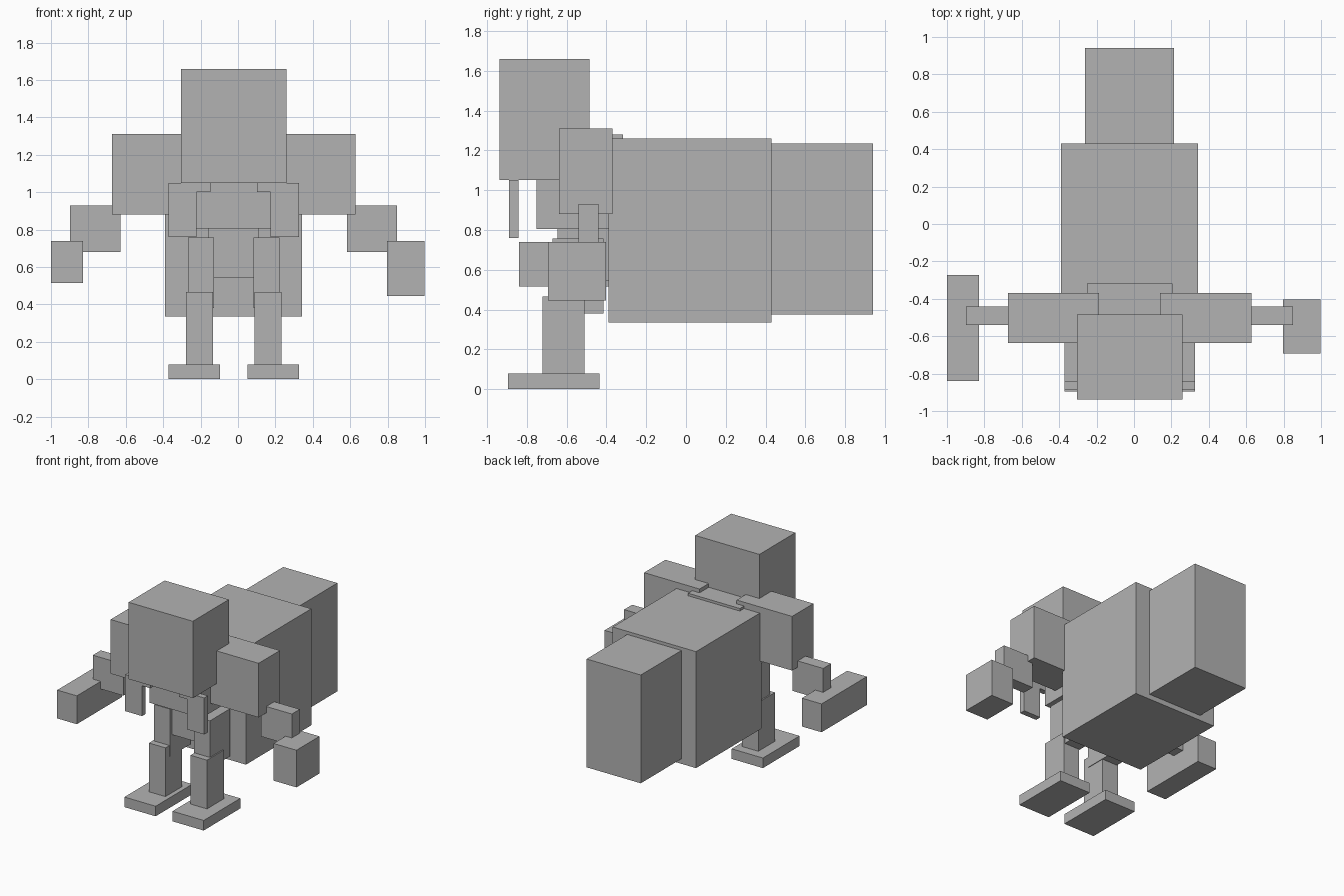
import bpy

if "Cube" in bpy.data.objects:
    bpy.data.objects.remove(bpy.data.objects["Cube"], do_unlink=True)

MID = -0.023  # plane of symmetry of the body

grey = bpy.data.materials.new("plain grey")
grey.use_nodes = True
tone = (0.45, 0.45, 0.45, 1)
grey.diffuse_color = tone
grey.node_tree.nodes["Principled BSDF"].inputs["Base Color"].default_value = tone


def box(name, xs, ys, zs):
    """Axis-aligned block spanning the given ranges."""
    spans = (xs, ys, zs)
    bpy.ops.mesh.primitive_cube_add(size=1, location=[sum(s) / 2 for s in spans])
    ob = bpy.context.object
    ob.name = name
    ob.scale = [s[1] - s[0] for s in spans]
    bpy.ops.object.transform_apply(location=False, rotation=False, scale=True)
    ob.data.materials.append(grey)
    return ob


def pair(name, inner, outer, ys, zs):
    """Matching blocks at equal distances either side of the middle."""
    box("left_" + name, (MID + inner, MID + outer), ys, zs)
    box("right_" + name, (MID - outer, MID - inner), ys, zs)


def middle(name, half, ys, zs):
    box(name, (MID - half, MID + half), ys, zs)


# Head, body and rear segments
middle("head", 0.282, (-0.937, -0.485), (1.05, 1.66))
middle("chest", 0.228, (-0.75, -0.317), (0.805, 1.28))
middle("waist", 0.135, (-0.645, -0.385), (0.545, 0.81))
middle("abdomen", 0.366, (-0.39, 0.43), (0.335, 1.26))
middle("abdomen_tip", 0.238, (0.43, 0.94), (0.375, 1.235))

# Jaws hanging from the head
pair("jaw", 0.198, 0.348, (-0.888, -0.842), (0.76, 1.05))
pair("jaw_root", 0.125, 0.198, (-0.888, -0.842), (1.0, 1.06))

# Arms
pair("upper_arm", 0.163, 0.65, (-0.637, -0.37), (0.88, 1.31))
pair("forearm", 0.605, 0.874, (-0.54, -0.44), (0.68, 0.93))
box("left_hand", (0.797, 0.998), (-0.692, -0.403), (0.445, 0.74))
box("right_hand", (-1.0, -0.828), (-0.84, -0.272), (0.515, 0.74))

# Legs
pair("thigh", 0.105, 0.245, (-0.67, -0.415), (0.38, 0.757))
pair("shin", 0.11, 0.255, (-0.72, -0.51), (0.08, 0.467))
pair("foot", 0.074, 0.348, (-0.895, -0.435), (0, 0.08))
